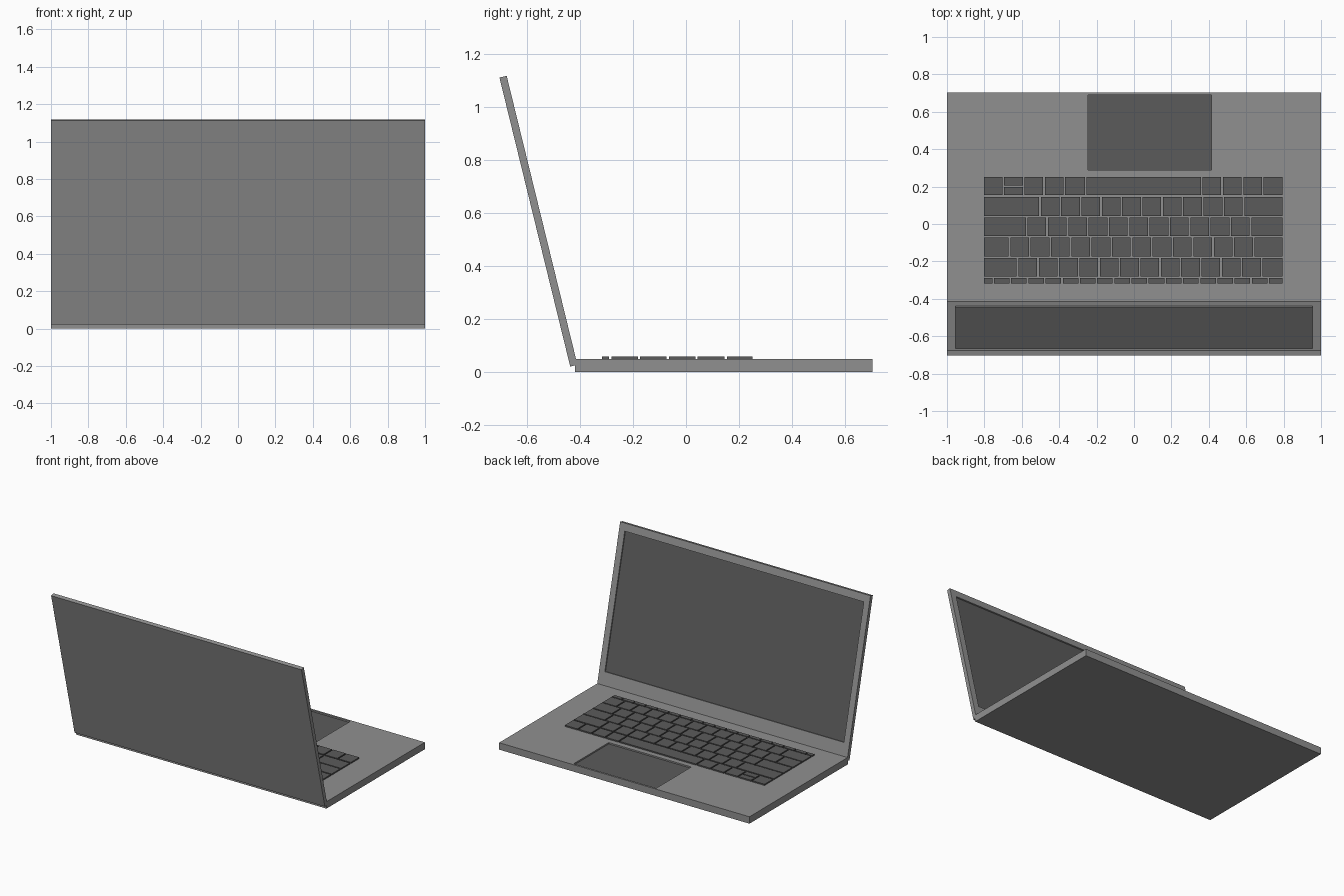
import bpy, bmesh, math
from mathutils import Matrix, Vector

if "Cube" in bpy.data.objects:
    bpy.data.objects.remove(bpy.data.objects["Cube"])


def grey(name, v):
    mat = bpy.data.materials.new(name)
    mat.diffuse_color = (v, v, v, 1)
    mat.use_nodes = True
    mat.node_tree.nodes["Principled BSDF"].inputs["Base Color"].default_value = mat.diffuse_color
    return mat


body_mat = grey("body_grey", 0.28)
dark_mat = grey("dark_grey", 0.105)


def finish(name, bm, mat):
    me = bpy.data.meshes.new(name)
    bm.to_mesh(me)
    bm.free()
    me.materials.append(mat)
    ob = bpy.data.objects.new(name, me)
    bpy.context.collection.objects.link(ob)
    return ob


def ring(bm, x0, x1, y0, y1, z):
    return [bm.verts.new(c) for c in ((x0, y0, z), (x1, y0, z), (x1, y1, z), (x0, y1, z))]


def bridge(bm, a, b):
    for i in range(4):
        j = (i + 1) % 4
        bm.faces.new((a[i], a[j], b[j], b[i]))


def recessed_slab(name, panel_name, outer, inner, height, depth):
    """Slab with a rectangular sunken opening on top, floored by a dark panel."""
    bm = bmesh.new()
    rings = [ring(bm, *outer, 0), ring(bm, *outer, height),
             ring(bm, *inner, height), ring(bm, *inner, height - depth)]
    bm.faces.new(rings[0][::-1])
    for a, b in zip(rings, rings[1:]):
        bridge(bm, a, b)
    slab = finish(name, bm, body_mat)
    bm = bmesh.new()
    bm.faces.new(ring(bm, *inner, height - depth))
    return slab, finish(panel_name, bm, dark_mat)


# Base with sunken trackpad
TOP = 0.05
recessed_slab("base", "trackpad", (-1, 1, -0.419, 0.704),
              (-0.246, 0.414, 0.29, 0.69), TOP, 0.01)

# Lid with sunken screen, modelled flat then tilted back
lid_parts = recessed_slab("lid", "screen", (-1, 1, 0, 1.123),
                          (-0.955, 0.955, 0.115, 1.07), 0.028, 0.009)
tilt = math.radians(13.76)
up = Vector((0, -math.sin(tilt), math.cos(tilt)))
out = Vector((0, math.cos(tilt), math.sin(tilt)))
place = Matrix((up.cross(out), up, out)).transposed().to_4x4()
place.translation = (0, -0.437, 0.021)
for part in lid_parts:
    part.data.transform(place)

# Keyboard: rows of (front y, back y, key widths in key units)
UNIT, GAP, LEFT = 0.1088, 0.009, -0.803
rows = [
    (0.155, 0.251, [1, 1, 1, 1, 1.05, 5.7, 1, 1, 1, 1]),
    (0.043, 0.145, [2.8] + [1] * 10 + [1.95]),
    (-0.064, 0.035, [2.15] + [1] * 11 + [1.6]),
    (-0.174, -0.073, [1.3] + [1] * 12 + [1.45]),
    (-0.282, -0.182, [1.7] + [1] * 12 + [1.05]),
    (-0.318, -0.290, [0.5] + [0.845] * 16 + [0.73]),
]


def key(bm, x0, x1, y0, y1):
    low, high = ring(bm, x0, x1, y0, y1, TOP - 0.002), ring(bm, x0, x1, y0, y1, TOP + 0.009)
    bm.faces.new(low[::-1])
    bm.faces.new(high)
    bridge(bm, low, high)


for r, (y0, y1, widths) in enumerate(rows):
    bm = bmesh.new()
    x = LEFT
    for k, w in enumerate(widths):
        x1 = x + w * UNIT - GAP
        if r == 0 and k == 1:  # half-height arrow pair
            mid = (y0 + y1) / 2
            key(bm, x, x1, y0, mid - 0.004)
            key(bm, x, x1, mid + 0.004, y1)
        else:
            key(bm, x, x1, y0, y1)
        x += w * UNIT
    finish(f"key_row_{r + 1}", bm, dark_mat)
